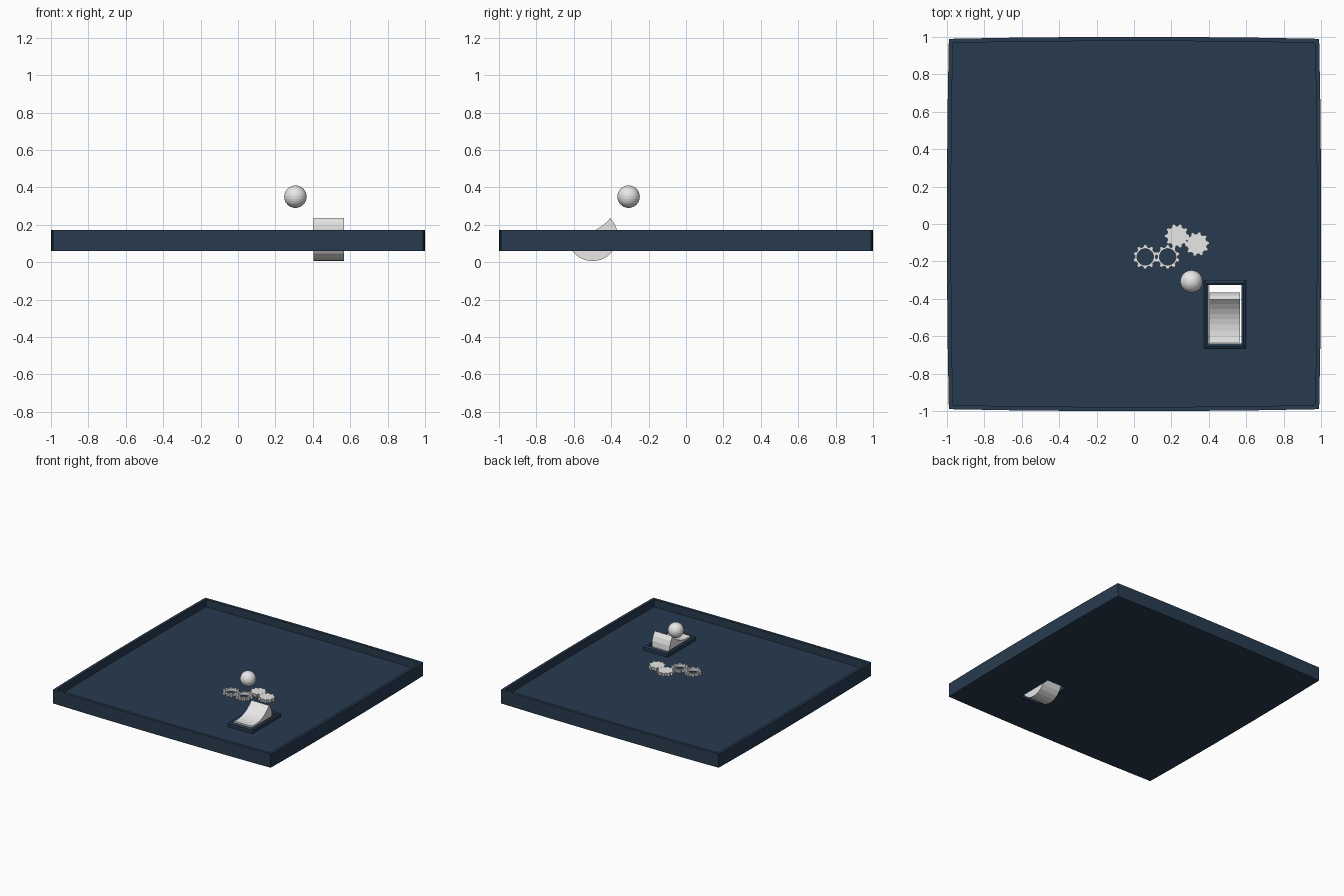
import bpy, bmesh, math
from mathutils import Vector

if "Cube" in bpy.data.objects:
    bpy.data.objects.remove(bpy.data.objects["Cube"])


def mat(name, c):
    m = bpy.data.materials.new(name)
    m.diffuse_color = (*c, 1)
    m.use_nodes = True
    m.node_tree.nodes["Principled BSDF"].inputs["Base Color"].default_value = m.diffuse_color
    return m


BLUE = mat("navy", (0.021, 0.044, 0.078))
GREY = mat("light_grey", (0.8, 0.8, 0.8))


def make(name, bm, material):
    bmesh.ops.recalc_face_normals(bm, faces=bm.faces)
    me = bpy.data.meshes.new(name)
    bm.to_mesh(me)
    bm.free()
    me.materials.append(material)
    ob = bpy.data.objects.new(name, me)
    bpy.context.collection.objects.link(ob)
    return ob


def loops_solid(name, loops, material, closed_ring=False):
    """Skin equal-length loops; cap the ends, or join last to first."""
    bm = bmesh.new()
    vs = [[bm.verts.new(p) for p in lp] for lp in loops]
    n = len(vs[0])
    pairs = list(zip(vs, vs[1:])) + ([(vs[-1], vs[0])] if closed_ring else [])
    for a, b in pairs:
        for i in range(n):
            j = (i + 1) % n
            bm.faces.new((a[i], a[j], b[j], b[i]))
    if not closed_ring:
        bm.faces.new(vs[0])
        bm.faces.new(vs[-1])
    return make(name, bm, material)


# tray with slightly bowed sides
def outline(off, z):
    side = [(-0.99 + off, 0.99 - off), (-0.6, 0.997 - off), (-0.2, 1.0 - off),
            (0.2, 1.0 - off), (0.6, 0.997 - off)]
    pts = []
    for k in range(4):
        c, s = round(math.cos(k * math.pi / 2)), round(math.sin(k * math.pi / 2))
        pts += [(x * c + y * s, -x * s + y * c, z) for x, y in side]
    return pts


tray = loops_solid("tray", [outline(0, 0.06), outline(0, 0.172),
                            outline(0.022, 0.172), outline(0.022, 0.11)], BLUE)

# slot through the tray for the rocker
CX, CY = 0.486, -0.483


def rect(hx, hy, z):
    return [(CX + a * hx, CY + b * hy, z) for a, b in ((-1, -1), (1, -1), (1, 1), (-1, 1))]


cutter = loops_solid("slot_cutter", [rect(0.1, 0.17, 0.0), rect(0.1, 0.17, 0.3)], BLUE)
mod = tray.modifiers.new("slot", 'BOOLEAN')
mod.object = cutter
mod.solver = 'EXACT'
cutter.hide_render = True
cutter.hide_viewport = True
cutter.display_type = 'WIRE'

# stepped frame round the rocker
loops_solid("rocker_frame", [rect(0.112, 0.184, 0.062), rect(0.112, 0.184, 0.138),
                             rect(0.1, 0.168, 0.148), rect(0.088, 0.156, 0.14),
                             rect(0.088, 0.156, 0.062)], BLUE, closed_ring=True)

# rocker: convex underside, concave top, tilted
RC, R = Vector((-0.5, 0.14)), 0.135
a0, a1 = math.radians(175), math.radians(405)
prof = [RC + R * Vector((math.cos(a), math.sin(a)))
        for a in [a0 + (a1 - a0) * i / 14 for i in range(15)]]
tip, end = prof[-1], prof[0]
nrm = Vector((-(end - tip).y, (end - tip).x)).normalized()
if nrm.y > 0:
    nrm = -nrm
for i in range(1, 8):
    t = i / 8
    prof.append(tip.lerp(end, t) + nrm * 0.034 * 4 * t * (1 - t))
loops_solid("rocker", [[(x, p.x, p.y) for p in prof] for x in (0.405, 0.567)], GREY)


# gears
def gear(name, x, y, phase, ring, teeth=10):
    pts = []
    for k in range(teeth):
        for f, r in ((-0.34, 0.054), (-0.15, 0.066), (0.15, 0.066), (0.34, 0.054)):
            a = phase + (k + f) * 2 * math.pi / teeth
            pts.append((math.cos(a), math.sin(a), r))

    def lp(z, hole=False):
        return [(x + c * (0.044 if hole else r), y + s * (0.044 if hole else r), z)
                for c, s, r in pts]
    z0, z1 = 0.108, 0.134
    if ring:
        loops_solid(name, [lp(z0), lp(z1), lp(z1, True), lp(z0, True)], GREY, True)
    else:
        loops_solid(name, [lp(z0), lp(z1)], GREY)


gear("ring_gear_left", 0.06, -0.176, 0.31, True)
gear("ring_gear_right", 0.18, -0.176, 0.31, True)
gear("solid_gear_left", 0.23, -0.064, 0.0, False)
gear("solid_gear_right", 0.337, -0.107, 0.1, False)

# floating ball
bm = bmesh.new()
bmesh.ops.create_uvsphere(bm, u_segments=32, v_segments=16, radius=0.06)
bmesh.ops.translate(bm, verts=bm.verts, vec=(0.307, -0.307, 0.35))
make("ball", bm, GREY)
